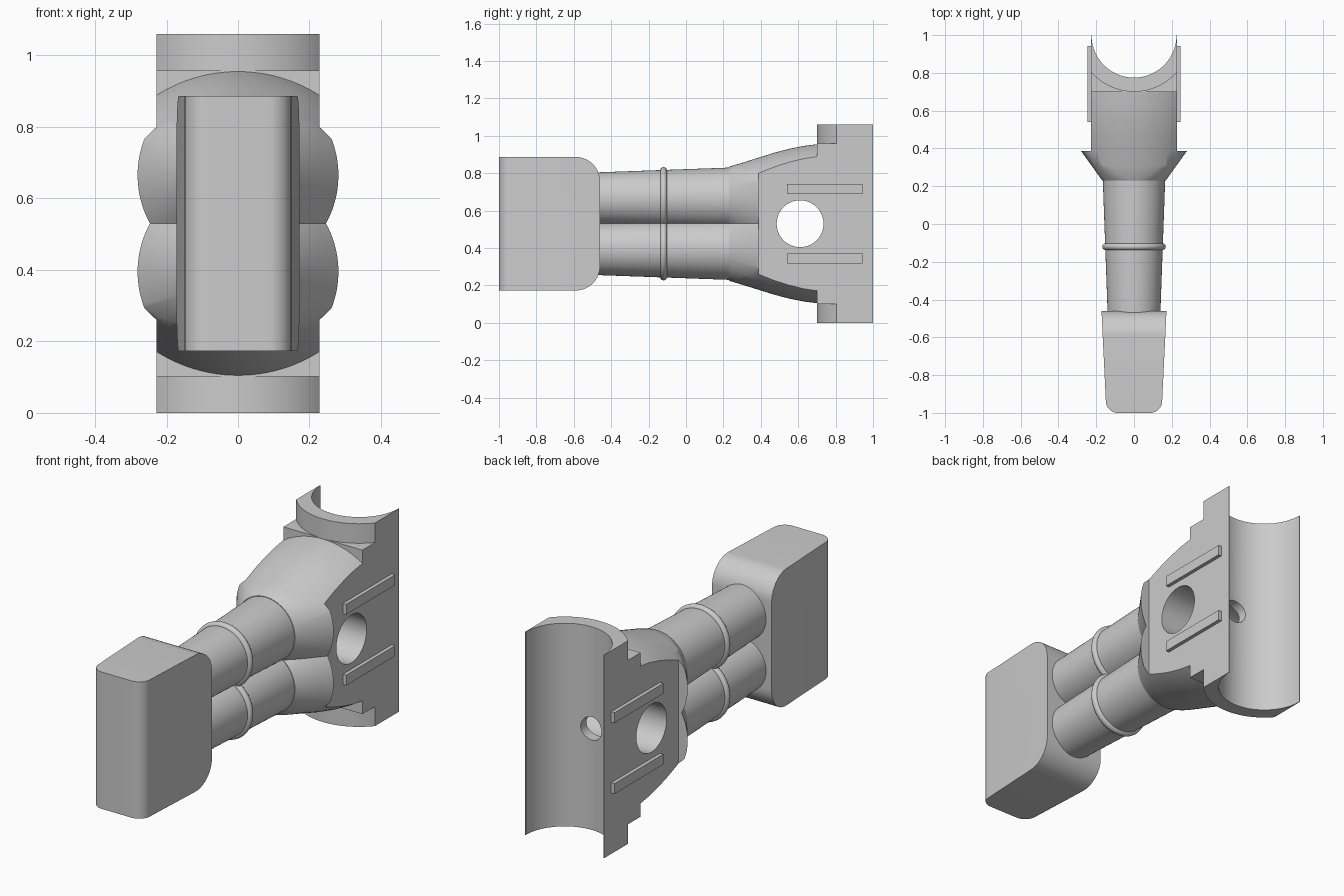
import bpy, bmesh, math
from mathutils import Matrix, Vector

cube = bpy.data.objects.get("Cube")
if cube:
    bpy.data.objects.remove(cube, do_unlink=True)

MID = 0.53      # height of the symmetry plane
TUBE = 0.135    # offset of each tube from it
HALF = 0.228    # half width of the body

grey = bpy.data.materials.new("plain grey")
grey.use_nodes = True
grey.diffuse_color = (0.6, 0.6, 0.6, 1)
grey.node_tree.nodes["Principled BSDF"].inputs["Base Color"].default_value = (0.6, 0.6, 0.6, 1)


def finish(name, bm):
    bmesh.ops.recalc_face_normals(bm, faces=bm.faces)
    mesh = bpy.data.meshes.new(name)
    bm.to_mesh(mesh)
    bm.free()
    mesh.materials.append(grey)
    obj = bpy.data.objects.new(name, mesh)
    bpy.context.collection.objects.link(obj)
    return obj


def box_mesh(lo, hi):
    bm = bmesh.new()
    lo, hi = Vector(lo), Vector(hi)
    place = Matrix.Translation((lo + hi) / 2) @ Matrix.Diagonal((*(hi - lo), 1))
    bmesh.ops.create_cube(bm, size=1, matrix=place)
    return bm


def box(name, lo, hi):
    return finish(name, box_mesh(lo, hi))


def cylinder(name, radius, length, centre, axis):
    bm = bmesh.new()
    turn = Vector((0, 0, 1)).rotation_difference(Vector(axis)).to_matrix().to_4x4()
    bmesh.ops.create_cone(bm, cap_ends=True, segments=96, radius1=radius, radius2=radius,
                          depth=length, matrix=Matrix.Translation(centre) @ turn)
    return finish(name, bm)


def lathe(name, profile, z, closed=False, n=96):
    """Turn (y, radius) points around a y axis at height z."""
    bm = bmesh.new()
    rings = []
    for y, r in profile:
        angles = [2 * math.pi * i / n for i in range(n)]
        rings.append([bm.verts.new((r * math.cos(a), y, z + r * math.sin(a))) for a in angles])
    pairs = list(zip(rings, rings[1:]))
    if closed:
        pairs.append((rings[-1], rings[0]))
    else:
        bm.faces.new(rings[0])
        bm.faces.new(rings[-1])
    for a, b in pairs:
        for i in range(n):
            j = (i + 1) % n
            bm.faces.new((a[i], a[j], b[j], b[i]))
    return finish(name, bm)


def combine(target, tool, operation, keep=False):
    mod = target.modifiers.new("cut", "BOOLEAN")
    mod.operation, mod.object, mod.solver = operation, tool, "EXACT"
    bpy.context.view_layer.objects.active = target
    bpy.ops.object.modifier_apply(modifier=mod.name)
    if not keep:
        bpy.data.objects.remove(tool, do_unlink=True)


# Flared bell that shapes both the body and the tube flares
bell_profile = [(0.2, 0.296), (0.23, 0.305), (0.31, 0.329), (0.39, 0.354), (0.47, 0.379),
                (0.55, 0.4), (0.63, 0.416), (0.7, 0.425), (0.73, 0.426)]
bell = lathe("bell_helper", bell_profile, MID, n=128)
parts = []

# Flares at the ends of the tubes, trimmed by the bell
for side, s in (("upper", 1), ("lower", -1)):
    z = MID + s * TUBE
    flare = lathe(side + "_flare", [(0.23, 0.168), (0.387, 0.281)], z)
    combine(flare, bell, "INTERSECT", keep=True)
    tube = lathe(side + "_tube", [(-0.6, 0.135), (0.23, 0.165), (0.38, 0.165)], z)
    bead = [(-0.12 + 0.018 * math.cos(a), 0.15 + 0.018 * math.sin(a))
            for a in (2 * math.pi * i / 16 for i in range(16))]
    ring = lathe(side + "_ring", bead, z, closed=True)
    parts += [flare, tube, ring]

# Body: bell, square block and round collar, trimmed to a slab
body = bell
body.name = "saddle_body"
combine(body, box("block", (-0.4, 0.7, MID - 0.428), (0.4, 1.1, MID + 0.428)), "UNION")
combine(body, cylinder("collar", 0.3, 2 * MID, (0, 1, MID), (0, 0, 1)), "UNION")
combine(body, box("slab", (-HALF, 0.38, -0.5), (HALF, 1, 1.5)), "INTERSECT")

# Pipe bore, cross hole and small bolt hole
combine(body, cylinder("bore", 0.225, 3, (0, 1, MID), (0, 0, 1)), "DIFFERENCE")
combine(body, cylinder("cross_hole", 0.125, 1, (0, 0.61, MID), (1, 0, 0)), "DIFFERENCE")
combine(body, cylinder("bolt_hole", 0.06, 0.3, (0, 0.77, MID), (0, 1, 0)), "DIFFERENCE")
parts.append(body)

# Raised ribs on both sides
for side, sx in (("left", 1), ("right", -1)):
    for level, sz in (("upper", 1), ("lower", -1)):
        x, z = sx * 0.233, MID + sz * 0.185
        parts.append(box(f"{side}_{level}_rib", (x - 0.014, 0.54, z - 0.027),
                         (x + 0.014, 0.943, z + 0.027)))

# Head block: tapered to the front, rounded front uprights and rear corners
bm = box_mesh((-0.172, -1, 0.173), (0.172, -0.46, 0.887))
for v in bm.verts:
    if v.co.y < -0.9:
        v.co.x *= 0.85


def edges_along(axis, front):
    return [e for e in bm.edges
            if abs((e.verts[0].co - e.verts[1].co).normalized()[axis]) > 0.99
            and all((v.co.y < -0.9) == front for v in e.verts)]


bmesh.ops.bevel(bm, geom=edges_along(2, True), offset=0.06, segments=10,
                affect="EDGES", profile=0.5)
bmesh.ops.bevel(bm, geom=edges_along(0, False), offset=0.13, segments=14,
                affect="EDGES", profile=0.5)
parts.append(finish("head_block", bm))

# Smooth the round surfaces, keep hard edges
bpy.ops.object.select_all(action="DESELECT")
for obj in parts:
    obj.select_set(True)
bpy.context.view_layer.objects.active = body
bpy.ops.object.shade_smooth_by_angle(angle=math.radians(30))
